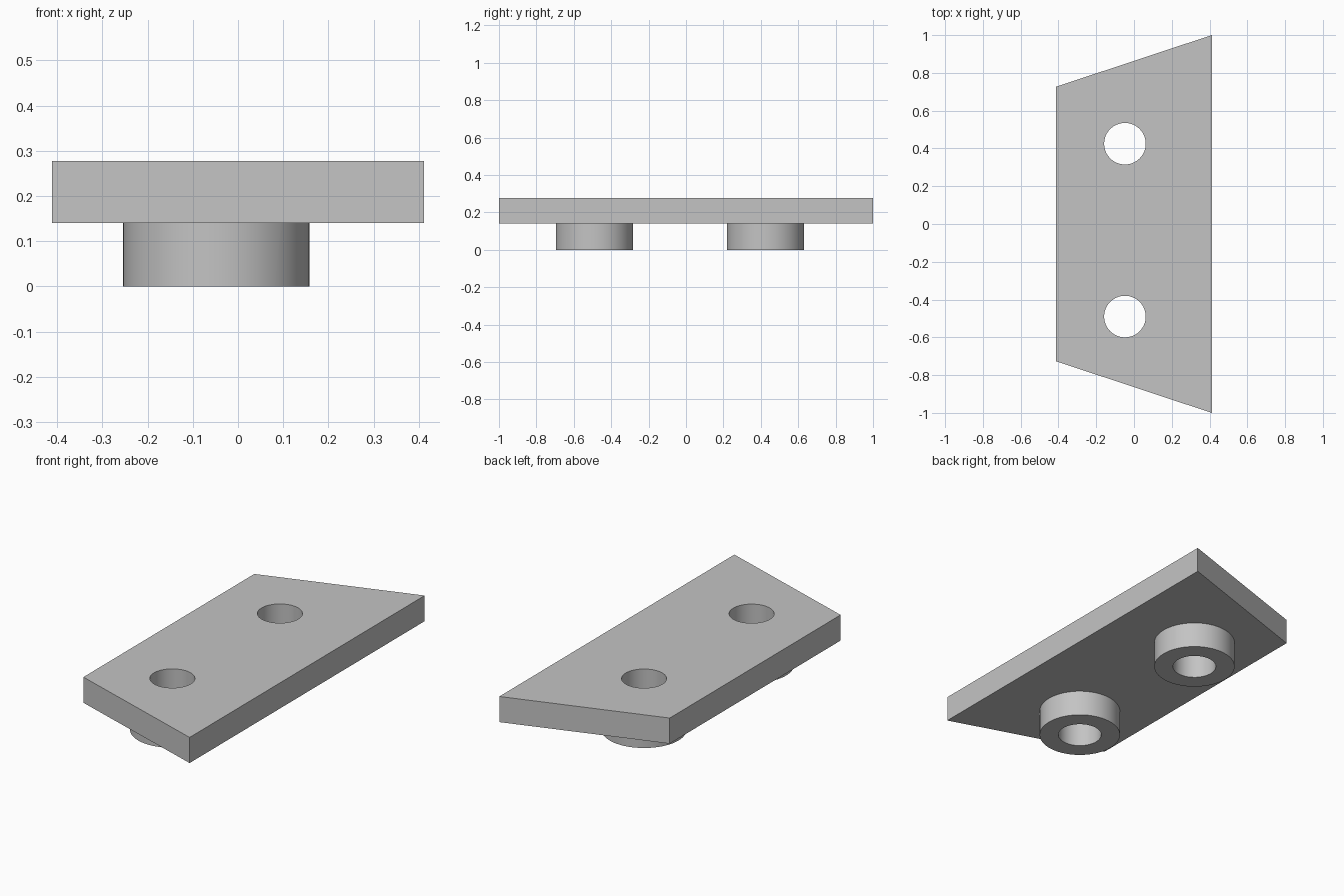
import bpy
import bmesh
import math

old = bpy.data.objects.get("Cube")
if old:
    bpy.data.objects.remove(old, do_unlink=True)

PLATE_BOTTOM, PLATE_TOP = 0.14, 0.278
HOLE_X = -0.048
HOLE_YS = (0.425, -0.49)
BOSS_RADIUS, HOLE_RADIUS = 0.206, 0.11

# Single matte grey
grey = bpy.data.materials.new("light_grey")
grey.use_nodes = True
colour = (0.55, 0.55, 0.55, 1)
grey.diffuse_color = colour
grey.node_tree.nodes["Principled BSDF"].inputs["Base Color"].default_value = colour


def prism(name, outline, bottom, top):
    """Extrude a counter-clockwise outline between two heights."""
    bm = bmesh.new()
    face = bm.faces.new([bm.verts.new((x, y, bottom)) for x, y in outline])
    grown = bmesh.ops.extrude_face_region(bm, geom=[face], use_keep_orig=True)
    for v in grown["geom"]:
        if isinstance(v, bmesh.types.BMVert):
            v.co.z = top
    bmesh.ops.recalc_face_normals(bm, faces=bm.faces)
    mesh = bpy.data.meshes.new(name)
    bm.to_mesh(mesh)
    bm.free()
    mesh.materials.append(grey)
    obj = bpy.data.objects.new(name, mesh)
    bpy.context.collection.objects.link(obj)
    return obj


def circle(x, y, radius, sides=64):
    turns = [2 * math.pi * i / sides for i in range(sides)]
    return [(x + radius * math.cos(a), y + radius * math.sin(a)) for a in turns]


def combine(target, tool, operation):
    """Apply a boolean and discard the tool."""
    mod = target.modifiers.new(tool.name, "BOOLEAN")
    mod.operation, mod.object, mod.solver = operation, tool, "EXACT"
    bpy.context.view_layer.objects.active = target
    bpy.ops.object.modifier_apply(modifier=mod.name)
    bpy.data.objects.remove(tool, do_unlink=True)


# Trapezoid plate, long edge on the left side
plate = prism("mounting_plate",
              [(-0.412, -0.727), (0.412, -1), (0.412, 1), (-0.412, 0.727)],
              PLATE_BOTTOM, PLATE_TOP)

# Round bosses underneath, fused to the plate
for y in HOLE_YS:
    boss = prism("boss", circle(HOLE_X, y, BOSS_RADIUS), 0, PLATE_BOTTOM + 0.05)
    combine(plate, boss, "UNION")

# Bolt holes through plate and bosses
for y in HOLE_YS:
    drill = prism("drill", circle(HOLE_X, y, HOLE_RADIUS), -0.1, PLATE_TOP + 0.1)
    drill.hide_render = True
    combine(plate, drill, "DIFFERENCE")

# Smooth round walls, crisp rims
bpy.ops.object.select_all(action="DESELECT")
plate.select_set(True)
bpy.context.view_layer.objects.active = plate
bpy.ops.object.shade_smooth_by_angle(angle=math.radians(30))
